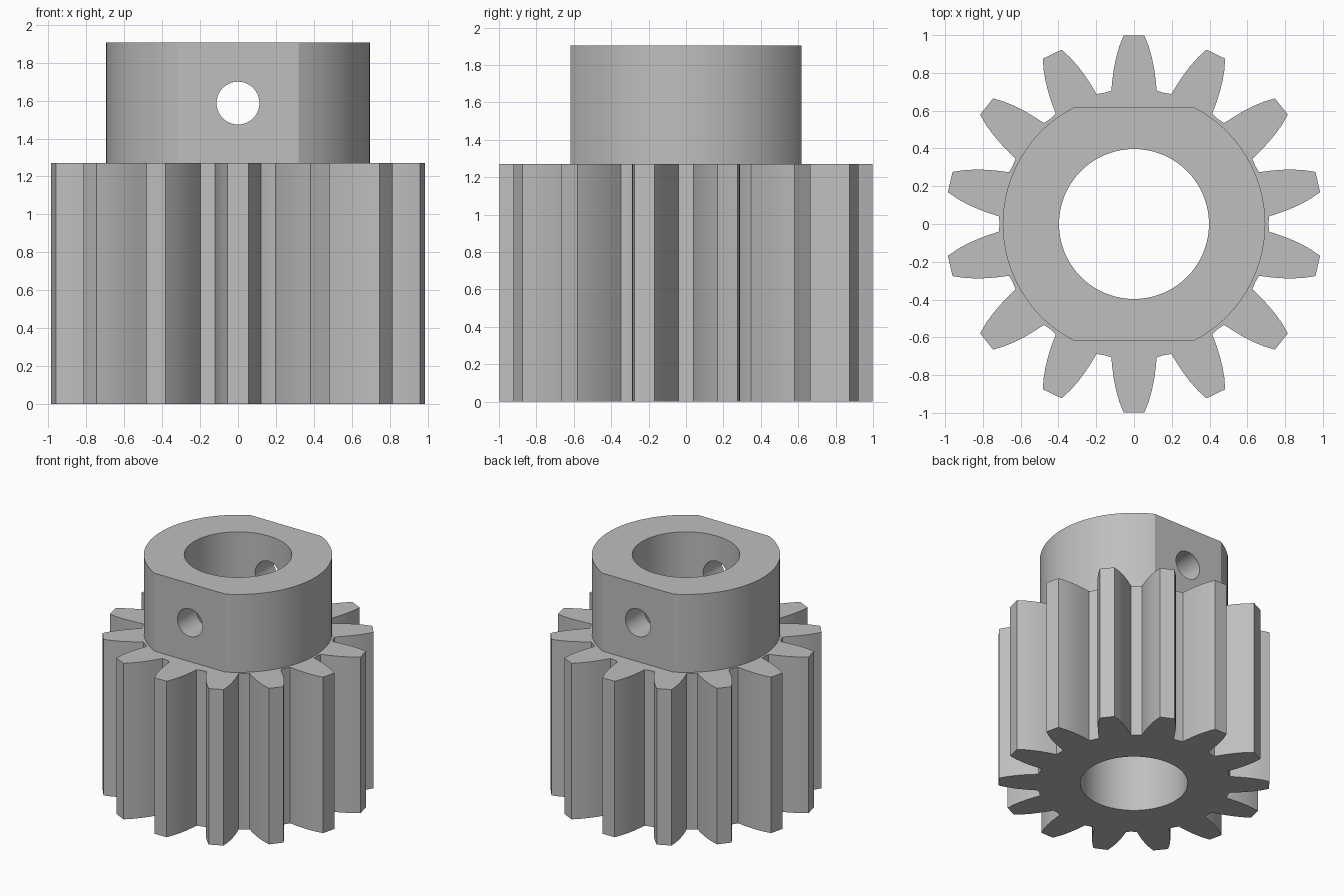
import bpy
import bmesh
from math import sin, cos, pi, radians, asin, sqrt
from mathutils import Matrix

if "Cube" in bpy.data.objects:
    bpy.data.objects.remove(bpy.data.objects["Cube"], do_unlink=True)

TEETH = 14
GEAR_TOP, COLLAR_TOP = 1.27, 1.905
COLLAR_R, FLAT_Y, BORE_R = 0.695, 0.618, 0.397
SCREW_R, SCREW_Z = 0.113, 1.587

steel = bpy.data.materials.new("plain grey steel")
steel.use_nodes = True
GREY = (0.52, 0.52, 0.52, 1)
steel.diffuse_color = GREY
steel.node_tree.nodes["Principled BSDF"].inputs["Base Color"].default_value = GREY


def add_object(name, bm):
    bmesh.ops.recalc_face_normals(bm, faces=bm.faces)
    mesh = bpy.data.meshes.new(name)
    bm.to_mesh(mesh)
    bm.free()
    mesh.materials.append(steel)
    obj = bpy.data.objects.new(name, mesh)
    bpy.context.collection.objects.link(obj)
    return obj


def prism(name, outline, z0, z1):
    """Extrude a flat outline straight up."""
    bm = bmesh.new()
    base = bm.faces.new([bm.verts.new((x, y, z0)) for x, y in outline])
    top = bmesh.ops.extrude_face_region(bm, geom=[base], use_keep_orig=True)["geom"]
    bmesh.ops.translate(bm, vec=(0, 0, z1 - z0),
                        verts=[v for v in top if isinstance(v, bmesh.types.BMVert)])
    return add_object(name, bm)


def cylinder(name, radius, length, matrix, sides):
    bm = bmesh.new()
    bmesh.ops.create_cone(bm, cap_ends=True, segments=sides, radius1=radius,
                          radius2=radius, depth=length, matrix=matrix)
    return add_object(name, bm)


# Toothed body: one curved flank, mirrored and repeated around the axis
flank = [(0.12, 0.706), (0.115, 0.76), (0.107, 0.82), (0.095, 0.88),
         (0.078, 0.94), (0.055, 0.998)]
tooth = [(-x, y) for x, y in flank] + flank[::-1]
outline = []
for i in range(TEETH):
    a = -2 * pi * i / TEETH
    outline += [(x * cos(a) - y * sin(a), x * sin(a) + y * cos(a)) for x, y in tooth]
    # valley floor between two teeth
    a -= pi / TEETH
    outline.append((-0.712 * sin(a), 0.712 * cos(a)))
gear = prism("pinion_gear", outline, 0, GEAR_TOP)

# Collar: round sides with a flat at the front and back
half = asin(FLAT_Y / COLLAR_R)
STEPS = 32
collar_outline = []
for turn in (0, pi):
    for i in range(STEPS + 1):
        a = turn - half + 2 * half * i / STEPS
        collar_outline.append((COLLAR_R * cos(a), COLLAR_R * sin(a)))
collar = prism("collar", collar_outline, GEAR_TOP - 0.3, COLLAR_TOP)

# Shaft bore and cross hole
bore = cylinder("bore_cutter", BORE_R, 6, Matrix.Identity(4), 72)
cross_hole = cylinder("cross_hole_cutter", SCREW_R, 4,
                      Matrix.Translation((0, 0, SCREW_Z)) @ Matrix.Rotation(pi / 2, 4, "X"), 40)

for helper, operation in ((collar, "UNION"), (bore, "DIFFERENCE"), (cross_hole, "DIFFERENCE")):
    mod = gear.modifiers.new(helper.name, "BOOLEAN")
    mod.operation = operation
    mod.solver = "EXACT"
    mod.object = helper

# Bake the cuts, then drop the helpers
bpy.context.view_layer.update()
result = bpy.data.meshes.new_from_object(
    gear.evaluated_get(bpy.context.evaluated_depsgraph_get()))
gear.modifiers.clear()
gear.data = result
for helper in (collar, bore, cross_hole):
    bpy.data.objects.remove(helper, do_unlink=True)

# Smooth curved walls with crisp edges
for obj in bpy.context.selected_objects:
    obj.select_set(False)
gear.select_set(True)
bpy.context.view_layer.objects.active = gear
bpy.ops.object.shade_smooth_by_angle(angle=radians(18))
